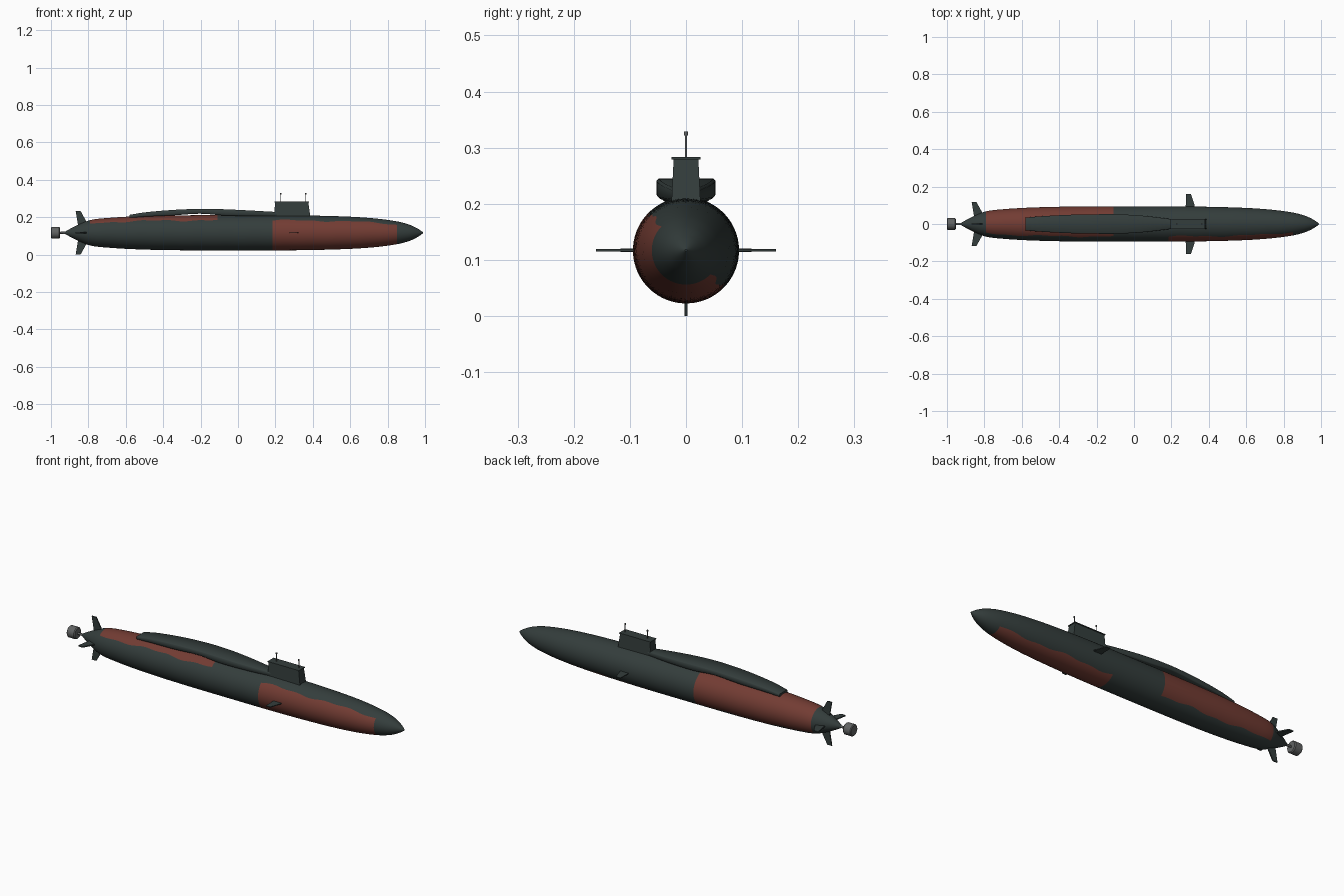
import bpy, bmesh, math
from mathutils import Matrix, Vector

if "Cube" in bpy.data.objects:
    bpy.data.objects.remove(bpy.data.objects["Cube"])

ZC = 0.117  # height of hull axis


def material(name, rgb):
    m = bpy.data.materials.new(name)
    m.diffuse_color = (*rgb, 1)
    m.use_nodes = True
    m.node_tree.nodes["Principled BSDF"].inputs["Base Color"].default_value = m.diffuse_color
    return m


GREEN = material("dark grey green", (0.034, 0.047, 0.045))
RED = material("rust red", (0.17, 0.045, 0.033))
GREY = material("metal grey", (0.12, 0.125, 0.125))


def finish(bm, name, mats, smooth=True, angle=35):
    bmesh.ops.recalc_face_normals(bm, faces=bm.faces)
    me = bpy.data.meshes.new(name)
    bm.to_mesh(me)
    bm.free()
    ob = bpy.data.objects.new(name, me)
    bpy.context.collection.objects.link(ob)
    for m in mats:
        me.materials.append(m)
    if smooth:
        bpy.ops.object.select_all(action='DESELECT')
        ob.select_set(True)
        bpy.context.view_layer.objects.active = ob
        bpy.ops.object.shade_smooth_by_angle(angle=math.radians(angle))
    return ob


def loft(bm, rings):
    loops = [[bm.verts.new(p) for p in r] for r in rings]
    n = len(loops[0])
    for a, b in zip(loops, loops[1:]):
        for j in range(n):
            bm.faces.new((a[j], a[(j + 1) % n], b[(j + 1) % n], b[j]))
    bm.faces.new(loops[0])
    bm.faces.new(loops[-1])


def interp(table, x):
    # smooth Catmull-Rom style interpolation of rows (x, value, ...)
    for i in range(len(table) - 1):
        p, q = table[i], table[i + 1]
        if x <= q[0] or i == len(table) - 2:
            h = q[0] - p[0]
            t = (x - p[0]) / h
            a, b = table[max(i - 1, 0)], table[min(i + 2, len(table) - 1)]
            out = []
            for k in range(1, len(p)):
                m0 = (q[k] - a[k]) / (q[0] - a[0]) * h
                m1 = (b[k] - p[k]) / (b[0] - p[0]) * h
                out.append((2*t**3 - 3*t*t + 1) * p[k] + (t**3 - 2*t*t + t) * m0
                           + (3*t*t - 2*t**3) * q[k] + (t**3 - t*t) * m1)
            return out


# hull: turned profile; the seam between colours is waved by twisting rings
PROFILE = [(-0.93, 0.003), (-0.9, 0.02), (-0.85, 0.045), (-0.79, 0.068), (-0.7, 0.079),
           (-0.55, 0.088), (-0.35, 0.093), (0, 0.0945), (0.3, 0.0935), (0.55, 0.088),
           (0.72, 0.078), (0.85, 0.061), (0.92, 0.042), (0.965, 0.02), (0.99, 0.002)]
BREAKS = [-0.93, -0.79, -0.11, 0.185, 0.85, 0.99]
COUNTS = [10, 32, 12, 32, 12]
xs = [BREAKS[0]]
for a, b, n in zip(BREAKS, BREAKS[1:], COUNTS):
    xs += [a + (b - a) * (i + 1) / n for i in range(n)]
SEG = 64
rings = []
for x in xs:
    r = max(interp(PROFILE, x)[0], 0.001)
    w = 0.05 * math.sin(17 * x) + 0.035 * math.sin(41 * x + 1)
    ring = []
    for j in range(SEG):
        t = 2 * math.pi * j / SEG
        t += w
        ring.append((x, r * math.cos(t), ZC + r * math.sin(t)))
    rings.append(ring)
bm = bmesh.new()
loft(bm, rings)
bm.faces.ensure_lookup_table()
for i in range(len(xs) - 1):
    mid = (xs[i] + xs[i + 1]) / 2
    for j in range(SEG):
        upper = math.cos(2 * math.pi * (j + 0.5) / SEG - math.pi / 4) > 0
        if (upper and -0.79 < mid < -0.11) or (not upper and 0.185 < mid < 0.85):
            bm.faces[i * SEG + j].material_index = 1
finish(bm, "hull", [GREEN, RED])

# arched deck casing: x, half width, bottom, top
CASING = [(-0.58, 0.034, 0.196, 0.213), (-0.5, 0.041, 0.203, 0.226), (-0.35, 0.049, 0.210, 0.239),
          (-0.2, 0.052, 0.219, 0.245), (-0.08, 0.0515, 0.210, 0.243), (0.05, 0.044, 0.207, 0.237),
          (0.21, 0.025, 0.204, 0.228)]
rings = []
for i in range(33):
    x = -0.58 + 0.79 * i / 32
    w, lo, hi = interp(CASING, x)
    c = 0.004
    rings.append([(x, -w + c, lo), (x, w - c, lo), (x, w, lo + c), (x, w, hi - c),
                  (x, w - c, hi), (x, c - w, hi), (x, -w, hi - c), (x, -w, lo + c)])
bm = bmesh.new()
loft(bm, rings)
finish(bm, "deck_casing", [GREEN], angle=50)

# sail and its roof plate
def slab(name, levels, mat):
    bm = bmesh.new()
    loft(bm, [[(x0, -w, z), (x1, -w, z), (x1, w, z), (x0, w, z)] for x0, x1, w, z in levels])
    return finish(bm, name, [mat], smooth=False)


slab("sail", [(0.192, 0.39, 0.027, 0.18), (0.198, 0.376, 0.022, 0.28)], GREEN)
slab("sail_roof", [(0.194, 0.38, 0.026, 0.279), (0.194, 0.38, 0.026, 0.283)], GREEN)


# round parts: list of (position along axis, radius)
def turned(name, axis, origin, steps, mat, n=24):
    bm = bmesh.new()
    rings = []
    for p, r in steps:
        c = [(r * math.cos(2 * math.pi * k / n), r * math.sin(2 * math.pi * k / n)) for k in range(n)]
        rings.append([(p, origin[0] + a, origin[1] + b) if axis == 'x' else
                      (origin[0] + a, origin[1] + b, p) for a, b in c])
    loft(bm, rings)
    return finish(bm, name, [mat])


for name, x in (("aft_mast", 0.229), ("fore_mast", 0.362)):
    turned(name, 'z', (x, 0), [(0.27, 0.002), (0.322, 0.002), (0.322, 0.004), (0.329, 0.004)], GREY, 12)
turned("propeller_shaft", 'x', (0, ZC), [(-0.97, 0.005), (-0.9, 0.007)], GREY, 16)
turned("propulsor_duct", 'x', (0, ZC),
       [(-1.0, 0.027), (-0.996, 0.031), (-0.957, 0.031), (-0.952, 0.027)], GREY)


# fins: outline of (x, distance from axis), turned about the hull axis
def fin(name, outline, thick, degrees):
    bm = bmesh.new()
    mid = sum(x for x, d in outline) / len(outline)
    tips = [[(x, d, s * thick / 2) for x, d in outline] for s in (-1, 1)]
    loft(bm, tips)
    rot = Matrix.Translation(Vector((0, 0, ZC))) @ Matrix.Rotation(math.radians(degrees), 4, 'X')
    bm.transform(rot)
    return finish(bm, name, [GREEN], smooth=False)


TAIL = [(-0.85, 0.01), (-0.795, 0.01), (-0.805, 0.05), (-0.842, 0.117), (-0.868, 0.117)]
for i, side in enumerate(("left", "upper", "right", "lower")):
    fin(side + "_tail_fin", TAIL, 0.006, 90 * i)
PLANE = [(0.276, 0.07), (0.326, 0.07), (0.324, 0.1), (0.304, 0.16), (0.278, 0.16)]
for side, deg in (("left", 0), ("right", 180)):
    fin(side + "_bow_plane", PLANE, 0.004, deg)
